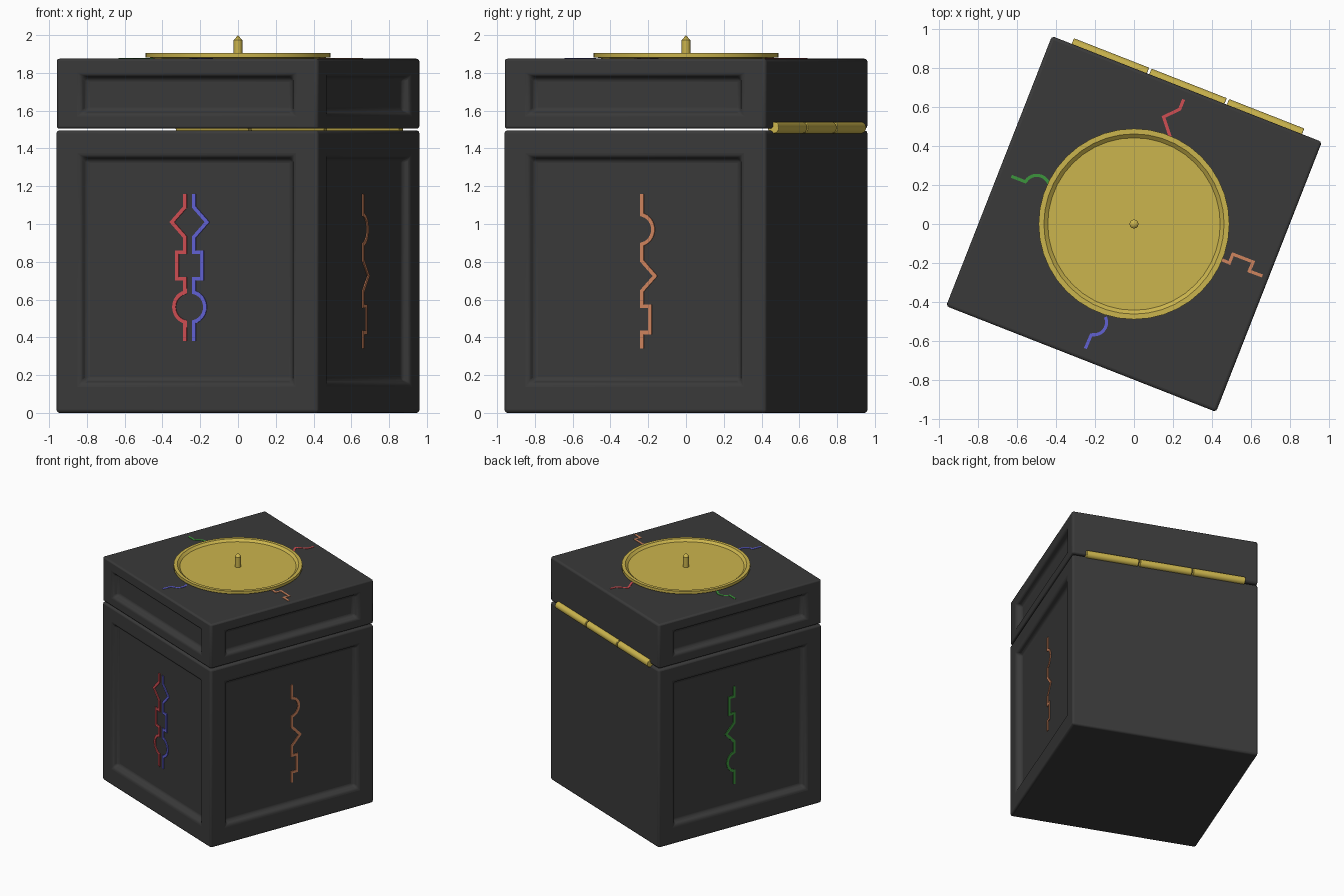
import bpy, bmesh
from math import pi, cos, sin, radians
from mathutils import Matrix, Vector

if "Cube" in bpy.data.objects:
    bpy.data.objects.remove(bpy.data.objects["Cube"])

TURN = Matrix.Rotation(radians(-21.4), 4, 'Z')   # whole box stands turned
HALF = 0.745                                     # half width of the box
DEPTH = 0.045                                    # panel recess


def material(name, rgb):
    m = bpy.data.materials.new(name)
    m.diffuse_color = (*rgb, 1)
    m.use_nodes = True
    m.node_tree.nodes["Principled BSDF"].inputs["Base Color"].default_value = m.diffuse_color
    return m


DARK = material("dark", (0.042, 0.042, 0.042))
BRASS = material("brass", (0.6, 0.46, 0.075))
RED = material("red", (0.62, 0.075, 0.085))
BLUE = material("blue", (0.12, 0.12, 0.65))
ORANGE = material("orange", (0.62, 0.23, 0.11))
GREEN = material("green", (0.045, 0.3, 0.045))


def finish(bm, name, mat, matrix=Matrix(), bevel=0):
    bmesh.ops.recalc_face_normals(bm, faces=bm.faces)
    me = bpy.data.meshes.new(name)
    bm.to_mesh(me)
    bm.free()
    me.materials.append(mat)
    ob = bpy.data.objects.new(name, me)
    bpy.context.collection.objects.link(ob)
    ob.matrix_world = matrix
    if bevel:
        mod = ob.modifiers.new("bevel", 'BEVEL')
        mod.width, mod.segments = bevel, 3
        mod.limit_method = 'ANGLE'
    bpy.ops.object.select_all(action='DESELECT')
    ob.select_set(True)
    bpy.context.view_layer.objects.active = ob
    bpy.ops.object.shade_smooth_by_angle(angle=radians(30))
    return ob


def panelled_box(name, z0, z1, p0, p1, pu=0.606):
    """Block with a recessed panel on the front, left and right."""
    bm = bmesh.new()
    bmesh.ops.create_cube(bm, size=1, matrix=Matrix.Translation((0, 0, (z0 + z1) / 2))
                          @ Matrix.Diagonal((2 * HALF, 2 * HALF, z1 - z0, 1)))
    bm.normal_update()
    sides = [f for f in bm.faces if abs(f.normal.z) < 0.5 and f.normal.y < 0.5]
    bmesh.ops.inset_individual(bm, faces=sides, thickness=0.05, use_even_offset=True)
    for f in sides:
        axis = 0 if abs(f.normal.y) > 0.5 else 1
        for v in f.verts:
            v.co[axis] = pu if v.co[axis] > 0 else -pu
            v.co.z = p1 if v.co.z > (z0 + z1) / 2 else p0
    bmesh.ops.inset_individual(bm, faces=sides, thickness=0.022, use_even_offset=True)
    for f in sides:
        n = f.normal.copy()
        for v in f.verts:
            v.co -= n * DEPTH
    finish(bm, name, DARK, TURN, 0.016)


def strip(name, pts, mat, matrix, width=0.02, low=-0.005, high=0.006):
    """Flat mitred ribbon along a 2D path."""
    pts = [Vector(p) for p in pts]
    bm = bmesh.new()
    rows = []
    for i, p in enumerate(pts):
        a = (p - pts[max(i - 1, 0)]).normalized()
        b = (pts[min(i + 1, len(pts) - 1)] - p).normalized()
        t = (a + b).normalized()
        n = Vector((-t.y, t.x))
        ref = b if b.length else a
        n *= width / 2 / max(n.dot(Vector((-ref.y, ref.x))), 0.5)
        rows.append([bm.verts.new((*(p + s * n), z))
                     for s, z in ((1, low), (-1, low), (-1, high), (1, high))])
    for r, q in zip(rows, rows[1:]):
        for k in range(4):
            bm.faces.new((r[k], r[(k + 1) % 4], q[(k + 1) % 4], q[k]))
    bm.faces.new(rows[0])
    bm.faces.new(rows[-1])
    finish(bm, name, mat, matrix)


def arc(cx, cy, r, a0, a1, n=12):
    return [(cx + r * cos(radians(a0 + (a1 - a0) * i / n)),
             cy + r * sin(radians(a0 + (a1 - a0) * i / n))) for i in range(n + 1)]


def lathe(name, profile, mat, steps):
    bm = bmesh.new()
    vs = [bm.verts.new((r, 0, z)) for r, z in profile]
    es = [bm.edges.new(e) for e in zip(vs, vs[1:])]
    bmesh.ops.spin(bm, geom=vs + es, axis=(0, 0, 1), cent=(0, 0, 0),
                   angle=2 * pi, steps=steps, use_duplicate=False)
    bmesh.ops.remove_doubles(bm, verts=bm.verts, dist=1e-4)
    finish(bm, name, mat)


# Body and lid
panelled_box("box_body", 0, 1.495, 0.153, 1.36)
panelled_box("box_lid", 1.505, 1.875, 1.58, 1.79)

# Hinge barrels along the back
for i in (-1, 0, 1):
    bm = bmesh.new()
    bmesh.ops.create_cone(bm, cap_ends=True, segments=24, radius1=0.031, radius2=0.031,
                          depth=0.415, matrix=Matrix.Translation((i * 0.428, HALF, 1.51))
                          @ Matrix.Rotation(pi / 2, 4, 'Y'))
    finish(bm, "hinge_barrel", BRASS, TURN, 0.004)


# Puzzle lines on the panels: bulges with diamond, square and circle
def diamond(z):
    return [(0.025, z + 0.08), (0.1, z), (0.025, z - 0.08)]


def square(z):
    return [(0.025, z + 0.07), (0.071, z + 0.07), (0.071, z - 0.07), (0.025, z - 0.07)]


def circle(z):
    return arc(0.008, z, 0.08, 78, -78)


pair = [(0.025, 1.16)] + diamond(1.01) + square(0.78) + circle(0.56) + [(0.025, 0.38)]
single = [(0.025, 1.16)] + circle(0.971) + diamond(0.725) + square(0.495) + [(0.025, 0.34)]
flip = [(u, 1.5 - z) for u, z in single]
for name, path, sign, side, mat in (("front_line_left", pair, -1, 0, RED),
                                    ("front_line_right", pair, 1, 0, BLUE),
                                    ("right_line", single, 1, 90, ORANGE),
                                    ("left_line", flip, -1, -90, GREEN)):
    frame = (TURN @ Matrix.Rotation(radians(side), 4, 'Z')
             @ Matrix.Translation((0, DEPTH - HALF, 0)) @ Matrix.Rotation(pi / 2, 4, 'X'))
    strip(name, [(sign * u, z) for u, z in path], mat, frame)

# Short lines on the lid leading under the dial
top = Matrix.Translation((0, 0, 1.875))
for name, path, mat in (
        ("lid_line_back", [(0.195, 0.42), (0.152, 0.55), (0.235, 0.59), (0.255, 0.64)], RED),
        ("lid_line_left", [(-0.63, 0.245), (-0.558, 0.217)]
         + arc(-0.5, 0.183, 0.067, 135, 20), GREEN),
        ("lid_line_right", [(0.43, -0.175), (0.49, -0.2), (0.508, -0.155), (0.612, -0.195),
                            (0.592, -0.242), (0.66, -0.267)], ORANGE),
        ("lid_line_front", [(-0.25, -0.64), (-0.22, -0.57)]
         + arc(-0.205, -0.505, 0.064, -95, 25), BLUE)):
    strip(name, path, mat, top, 0.016, -0.005, 0.003)

# Dial dish and its pin
lathe("dial", [(0, 1.87), (0.45, 1.87), (0.45, 1.879), (0.49, 1.882), (0.49, 1.905),
               (0.463, 1.905), (0.443, 1.888), (0, 1.888)], BRASS, 40)
lathe("dial_pin", [(0, 1.88), (0.023, 1.88), (0.023, 1.973), (0, 2.0)], BRASS, 16)
